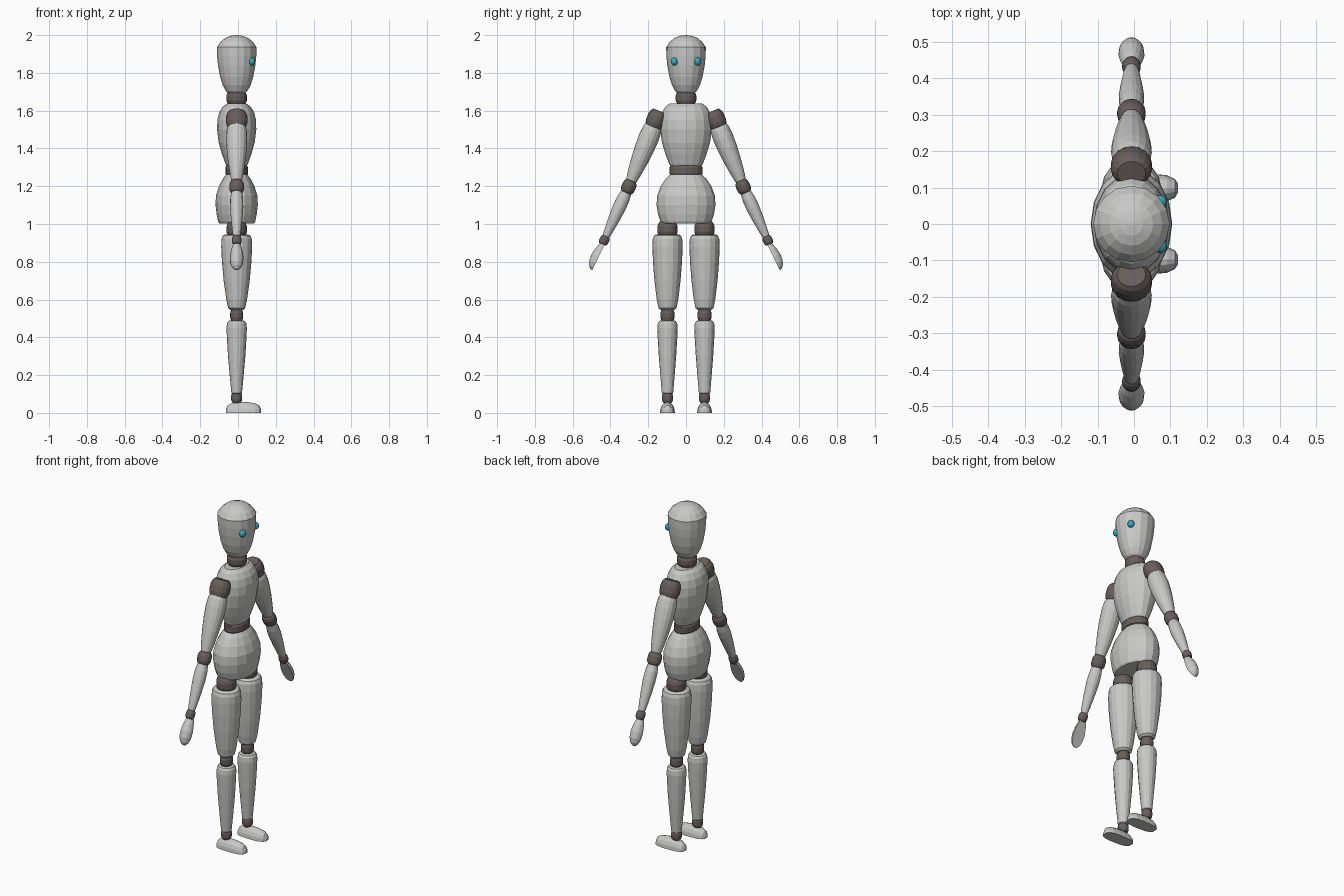
import bpy, bmesh, math
from mathutils import Vector as V

X0 = -0.007  # body axis in x


def material(name, rgb):
    m = bpy.data.materials.new(name)
    m.diffuse_color = (*rgb, 1)
    return m


GREY = material("light grey", (0.58, 0.58, 0.57))
DARK = material("dark joint", (0.135, 0.115, 0.105))
TEAL = material("teal eye", (0.03, 0.42, 0.52))
UX, UY, UZ = V((1, 0, 0)), V((0, 1, 0)), V((0, 0, 1))


def loft(name, start, axis, u, v, rings, mat, sides=16, floor=None):
    """Skin elliptical rings (distance, radius along u, radius along v)."""
    bm = bmesh.new()
    loops = []
    for t, a, b in rings:
        loop = []
        for i in range(sides):
            ang = 2 * math.pi * i / sides
            q = b * math.sin(ang)
            if floor is not None:
                q = max(q, floor)
            loop.append(bm.verts.new(start + axis * t + u * (a * math.cos(ang)) + v * q))
        loops.append(loop)
    for p, q in zip(loops, loops[1:]):
        for i in range(sides):
            j = (i + 1) % sides
            bm.faces.new((p[i], p[j], q[j], q[i]))
    bm.faces.new(loops[0][::-1])
    bm.faces.new(loops[-1])
    bmesh.ops.recalc_face_normals(bm, faces=bm.faces)
    me = bpy.data.meshes.new(name)
    bm.to_mesh(me)
    bm.free()
    me.materials.append(mat)
    ob = bpy.data.objects.new(name, me)
    bpy.context.collection.objects.link(ob)
    return ob


def upright(name, y, rings, mat, sides=16):
    return loft(name, V((X0, y, 0)), UZ, UX, UY, rings, mat, sides)


def bead(name, c, axis, h, rx, rv=None):
    """Squashed ball joint with flattened ends."""
    rv = rv or rx
    v = axis.cross(UX).normalized()
    prof = [(-1, .68), (-.75, .87), (-.35, .98), (.35, .98), (.75, .87), (1, .68)]
    return loft(name, c, axis, UX, v, [(k * h, rx * s, rv * s) for k, s in prof], DARK)


# Head with a domed cap and a tapered chin
upright("head", 0, [(1.692, .045, .045), (1.705, .058, .058), (1.735, .074, .074),
                    (1.78, .088, .088), (1.84, .099, .099), (1.89, .104, .104),
                    (1.936, .105, .105), (1.965, .085, .085), (1.985, .060, .060),
                    (1.996, .032, .032), (2.0, .006, .006)], GREY)
bead("neck", V((X0, 0, 1.667)), UZ, .036, .056)

# Torso, waist and pelvis
upright("torso", 0, [(1.30, .048, .078), (1.315, .058, .088), (1.37, .078, .109),
                     (1.43, .095, .127), (1.50, .104, .137), (1.55, .102, .135),
                     (1.59, .093, .126), (1.62, .075, .110), (1.637, .052, .088)], GREY)
upright("waist", 0, [(1.255, .052, .078), (1.265, .060, .087), (1.30, .060, .087),
                     (1.312, .052, .078)], DARK)
upright("pelvis", 0, [(1.003, .092, .128), (1.012, .098, .135), (1.05, .106, .148),
                      (1.10, .112, .156), (1.15, .110, .153), (1.20, .094, .134),
                      (1.24, .073, .107), (1.26, .058, .085), (1.266, .048, .074)], GREY)

for s, side in ((-1, "right"), (1, "left")):
    # Eye
    r = .021
    loft(side + "_eye", V((X0 + .079, s * .061, 1.86)), UZ, UX, UY,
         [(-r * math.cos(math.pi * k / 8), max(.001, .9 * r * math.sin(math.pi * k / 8)),
           max(.001, .9 * r * math.sin(math.pi * k / 8))) for k in range(9)], TEAL, 12)

    # Leg
    y = s * .098
    bead(side + "_hip", V((X0, y, .972)), UZ, .042, .055)
    upright(side + "_thigh", y, [(.545, .034, .036), (.555, .045, .048), (.60, .055, .057),
                                 (.70, .069, .069), (.80, .078, .077), (.88, .082, .080),
                                 (.92, .080, .078), (.938, .073, .071), (.945, .060, .060)], GREY)
    bead(side + "_knee", V((X0, y, .517)), UZ, .033, .035, .038)
    upright(side + "_shin", y, [(.097, .020, .020), (.104, .028, .030), (.20, .037, .038),
                                (.30, .046, .046), (.40, .052, .052), (.45, .054, .054),
                                (.475, .051, .051), (.486, .044, .044), (.49, .034, .034)], GREY)
    bead(side + "_ankle", V((X0, y, .08)), UZ, .027, .030)
    loft(side + "_foot", V((0, y, 0)), UX, UY, UZ,
         [(-.063, .014, .022), (-.055, .026, .038), (-.03, .036, .053), (.01, .039, .059),
          (.05, .040, .057), (.09, .036, .051), (.112, .026, .040), (.121, .012, .022)],
         GREY, 16, 0)

    # Arm joints in the side plane
    sh, el, wr = (V((X0, s * a, b)) for a, b in ((.158, 1.552), (.303, 1.197), (.433, .914)))
    d1, d2 = (el - sh).normalized(), (wr - el).normalized()
    bead(side + "_shoulder", sh, d1, .050, .058, .052)
    loft(side + "_upper_arm", sh, d1, UX, d1.cross(UX),
         [(.03, .036, .036), (.038, .046, .045), (.06, .053, .051), (.10, .056, .054),
          (.16, .054, .052), (.23, .047, .046), (.30, .037, .037), (.345, .029, .029),
          (.355, .022, .022)], GREY)
    bead(side + "_elbow", el, d2, .035, .040, .038)
    loft(side + "_forearm", el, d2, UX, d2.cross(UX),
         [(.028, .022, .022), (.036, .029, .029), (.07, .034, .034), (.12, .035, .035),
          (.19, .030, .030), (.26, .023, .023), (.288, .019, .019), (.293, .014, .014)], GREY)
    bead(side + "_wrist", wr, d2, .024, .026)

    # Hand: flat palm facing inward
    h0 = V((X0, s * .428, .897))
    dh = (V((X0, s * .496, .756)) - h0).normalized()
    out = V((0, -s * dh.z, s * dh.y))
    loft(side + "_hand", h0, dh, UX, out,
         [(0, .014, .016), (.010, .021, .024), (.04, .030, .034), (.08, .036, .040),
          (.115, .034, .037), (.14, .025, .027), (.152, .015, .016), (.157, .006, .006)],
         GREY, 16, 0)
